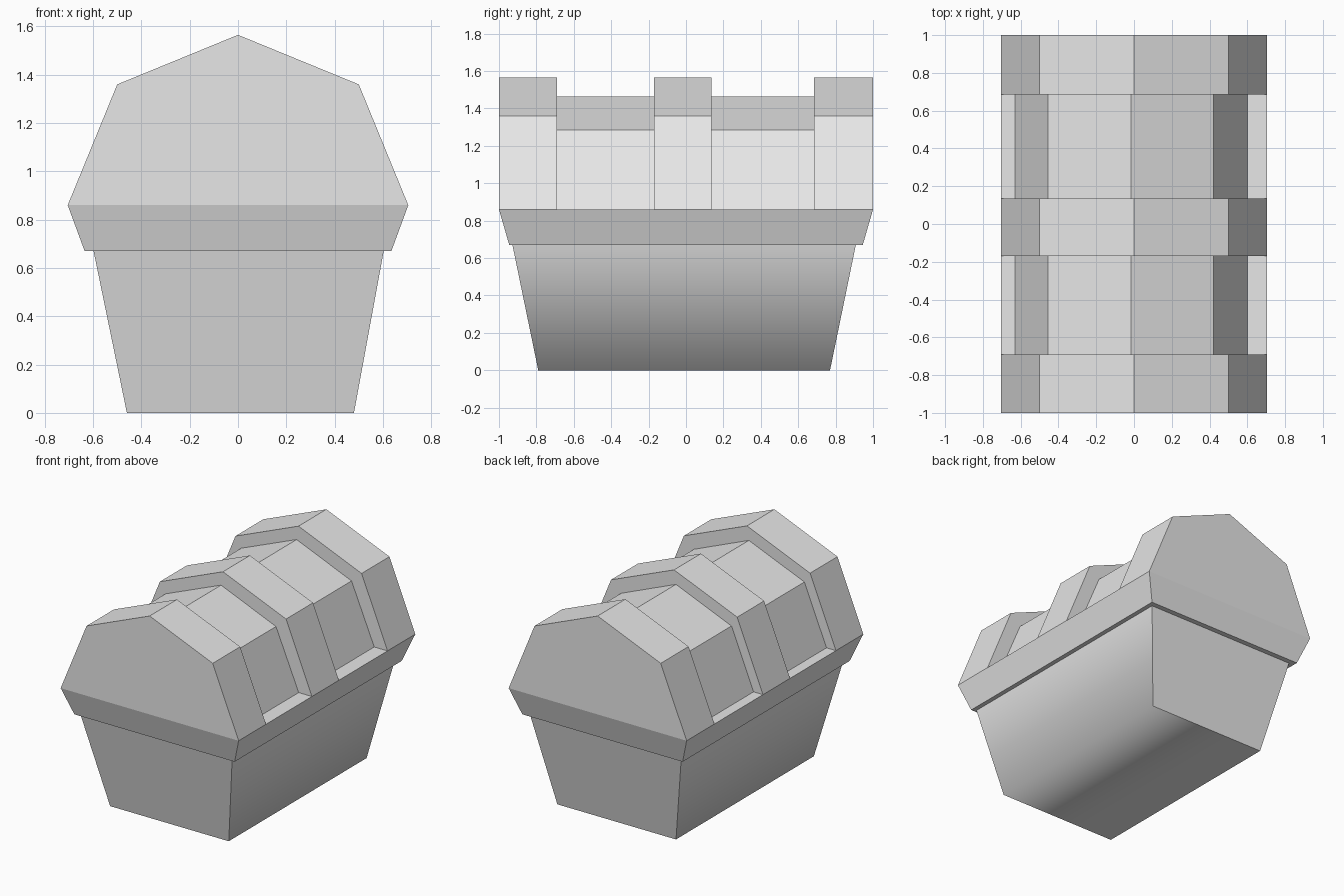
import bpy
import bmesh

cube = bpy.data.objects.get("Cube")
if cube:
    bpy.data.objects.remove(cube, do_unlink=True)

GREY = (0.8, 0.8, 0.8, 1.0)
grey = bpy.data.materials.new("plain_grey")
grey.use_nodes = True
grey.diffuse_color = GREY
grey.node_tree.nodes["Principled BSDF"].inputs["Base Color"].default_value = GREY


def loft(name, first, last):
    """Solid joining two matching closed outlines."""
    bm = bmesh.new()
    a = [bm.verts.new(p) for p in first]
    b = [bm.verts.new(p) for p in last]
    bm.faces.new(a)
    bm.faces.new(b)
    for i in range(len(a)):
        j = (i + 1) % len(a)
        bm.faces.new((a[i], a[j], b[j], b[i]))
    bmesh.ops.recalc_face_normals(bm, faces=bm.faces)
    mesh = bpy.data.meshes.new(name)
    bm.to_mesh(mesh)
    bm.free()
    mesh.materials.append(grey)
    obj = bpy.data.objects.new(name, mesh)
    bpy.context.collection.objects.link(obj)
    return obj


def rect(x0, x1, y0, y1, z):
    return [(x0, y0, z), (x1, y0, z), (x1, y1, z), (x0, y1, z)]


def arch(name, profile, y0, y1):
    return loft(name, [(x, y0, z) for x, z in profile],
                [(x, y1, z) for x, z in profile])


# Tapered box: long sides blend softly into the bottom, ends stay crisp
box = loft("chest_box", rect(-0.46, 0.48, -0.79, 0.77, 0),
           rect(-0.60, 0.605, -0.93, 0.91, 0.68))
bm = bmesh.new()
bm.from_mesh(box.data)
bm.normal_update()
for face in bm.faces:
    face.smooth = True
for edge in bm.edges:
    normals = [f.normal for f in edge.link_faces]
    edge.smooth = not any(abs(n.y) > 0.5 or n.z > 0.5 for n in normals)
bm.to_mesh(box.data)
bm.free()

# Flared rim under the lid
loft("lid_rim", rect(-0.635, 0.635, -0.945, 0.945, 0.67),
     rect(-0.705, 0.705, -1, 1, 0.86))

# Raised lid bands
BAND = [(-0.705, 0.86), (-0.5, 1.36), (0, 1.565), (0.5, 1.36), (0.705, 0.86)]
for name, y0, y1 in (("front_band", -1, -0.69), ("middle_band", -0.17, 0.135),
                     ("back_band", 0.685, 1)):
    arch(name, BAND, y0, y1)

# Recessed lid panels between the bands
PANEL = [(-0.63, 0.86), (-0.455, 1.285), (-0.015, 1.465), (0.42, 1.285), (0.6, 0.86)]
arch("front_panel", PANEL, -0.69, -0.17)
arch("back_panel", PANEL, 0.135, 0.685)
